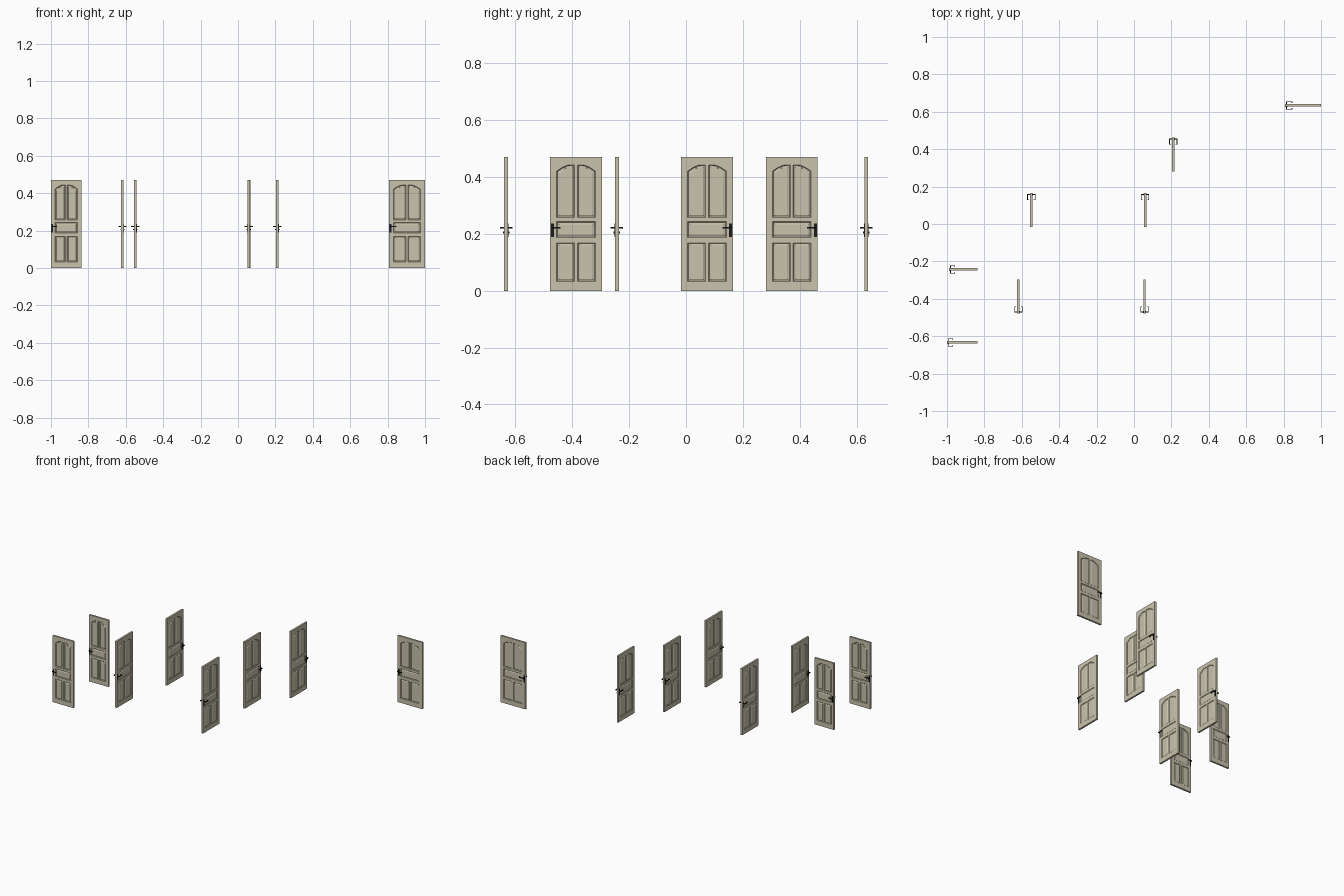
import bpy, bmesh, math

if "Cube" in bpy.data.objects:
    bpy.data.objects.remove(bpy.data.objects["Cube"])

W, H, T = 0.182, 0.47, 0.0065   # door width, height, half thickness


def material(name, col):
    m = bpy.data.materials.new(name)
    m.diffuse_color = (*col, 1)
    m.use_nodes = True
    m.node_tree.nodes["Principled BSDF"].inputs["Base Color"].default_value = m.diffuse_color
    return m


cream = material("cream_paint", (0.59, 0.55, 0.42))
black = material("black_metal", (0.012, 0.012, 0.013))


def rect(x0, z0, x1, z1):
    return [(x0, z0), (x1, z0), (x1, z1), (x0, z1)]


def arched(x0, z0, x1, low, high, n=7):
    # panel whose top sweeps up towards the middle of the door
    pts = [(x0, z0), (x1, z0)]
    for i in range(n, -1, -1):
        t = i / n
        pts.append((x0 + (x1 - x0) * t, low + (high - low) * math.sin(min(1, t * 1.3) * math.pi / 2)))
    return pts


def mirrored(pts):
    return [(W - x, z) for x, z in reversed(pts)]


upper = arched(0.023, 0.257, 0.086, 0.421, 0.443)
lower = rect(0.023, 0.032, 0.086, 0.169)
panels = [upper, mirrored(upper), lower, mirrored(lower), rect(0.023, 0.187, 0.159, 0.243)]


def inset(pts, d):
    xs, zs = [p[0] for p in pts], [p[1] for p in pts]
    cx, cz = (min(xs) + max(xs)) / 2, (min(zs) + max(zs)) / 2
    sx, sz = 1 - d / (max(xs) - cx), 1 - d / (max(zs) - cz)
    return [(cx + (x - cx) * sx, cz + (z - cz) * sz) for x, z in pts]


def bridge(bm, a, b):
    n = len(a)
    for i in range(n):
        j = (i + 1) % n
        bm.faces.new((a[i], a[j], b[j], b[i]))


def door_mesh():
    bm = bmesh.new()
    outers = []
    for s in (-1, 1):
        def ring(pts, depth):
            return [bm.verts.new((x, s * (T - depth), z)) for x, z in pts]
        loops = [ring(rect(0, 0, W, H), 0)] + [ring(p, 0) for p in panels]
        edges = [bm.edges.new((l[i], l[(i + 1) % len(l)])) for l in loops for i in range(len(l))]
        # flat frame with panel openings
        bmesh.ops.triangle_fill(bm, use_beauty=True, use_dissolve=False,
                                edges=edges, normal=(0, s, 0))
        # moulded groove and raised field in each opening
        for pts, loop in zip(panels, loops[1:]):
            prev = loop
            for d, depth in ((0.003, 0.003), (0.006, 0.003), (0.0095, 0.0008)):
                cur = ring(inset(pts, d), depth)
                bridge(bm, prev, cur)
                prev = cur
            bm.faces.new(prev)
        outers.append(loops[0])
    bridge(bm, outers[0], outers[1])
    bmesh.ops.recalc_face_normals(bm, faces=bm.faces)
    me = bpy.data.meshes.new("door_panel")
    bm.to_mesh(me)
    bm.free()
    me.materials.append(cream)
    return me


def handle_mesh():
    bm = bmesh.new()

    def box(x0, x1, y0, y1, z0, z1):
        vs = bmesh.ops.create_cube(bm, size=1)["verts"]
        for v in vs:
            v.co = ((x0 + x1) / 2 + v.co.x * (x1 - x0),
                    (y0 + y1) / 2 + v.co.y * (y1 - y0),
                    (z0 + z1) / 2 + v.co.z * (z1 - z0))

    for s in (-1, 1):
        def sided(x0, x1, y0, y1, z0, z1):
            ys = sorted((s * y0, s * y1))
            box(x0, x1, ys[0], ys[1], z0, z1)
        sided(0.003, 0.013, T - 0.001, T + 0.0015, 0.190, 0.236)   # back plate
        sided(0.0055, 0.0105, T, 0.0215, 0.219, 0.2245)            # stem
        sided(0.0055, 0.037, 0.0185, 0.022, 0.219, 0.2245)         # lever
        sided(0.034, 0.037, 0.013, 0.020, 0.219, 0.2245)           # lever return
        sided(0.006, 0.010, T, 0.0115, 0.202, 0.208)               # lock cylinder
    bmesh.ops.recalc_face_normals(bm, faces=bm.faces)
    me = bpy.data.meshes.new("door_handle")
    bm.to_mesh(me)
    bm.free()
    me.materials.append(black)
    return me


door, handle = door_mesh(), handle_mesh()

# handle edge position x, y, turn in degrees, width
placements = [
    (0.807, 0.634, 0, 0.193),
    (-0.988, -0.243, 0, 0.151),
    (-1.0, -0.633, 0, 0.163),
    (-0.549, 0.165, -90, W),
    (0.059, 0.165, -90, W),
    (0.210, 0.463, -90, W),
    (-0.618, -0.478, 90, W),
    (0.056, -0.478, 90, W),
]
for i, (x, y, turn, width) in enumerate(placements, 1):
    for name, me in (("door", door), ("door_handle", handle)):
        ob = bpy.data.objects.new(f"{name}_{i}", me)
        ob.location = (x, y, 0)
        ob.rotation_euler = (0, 0, math.radians(turn))
        ob.scale = (width / W, 1, 1)
        bpy.context.collection.objects.link(ob)
